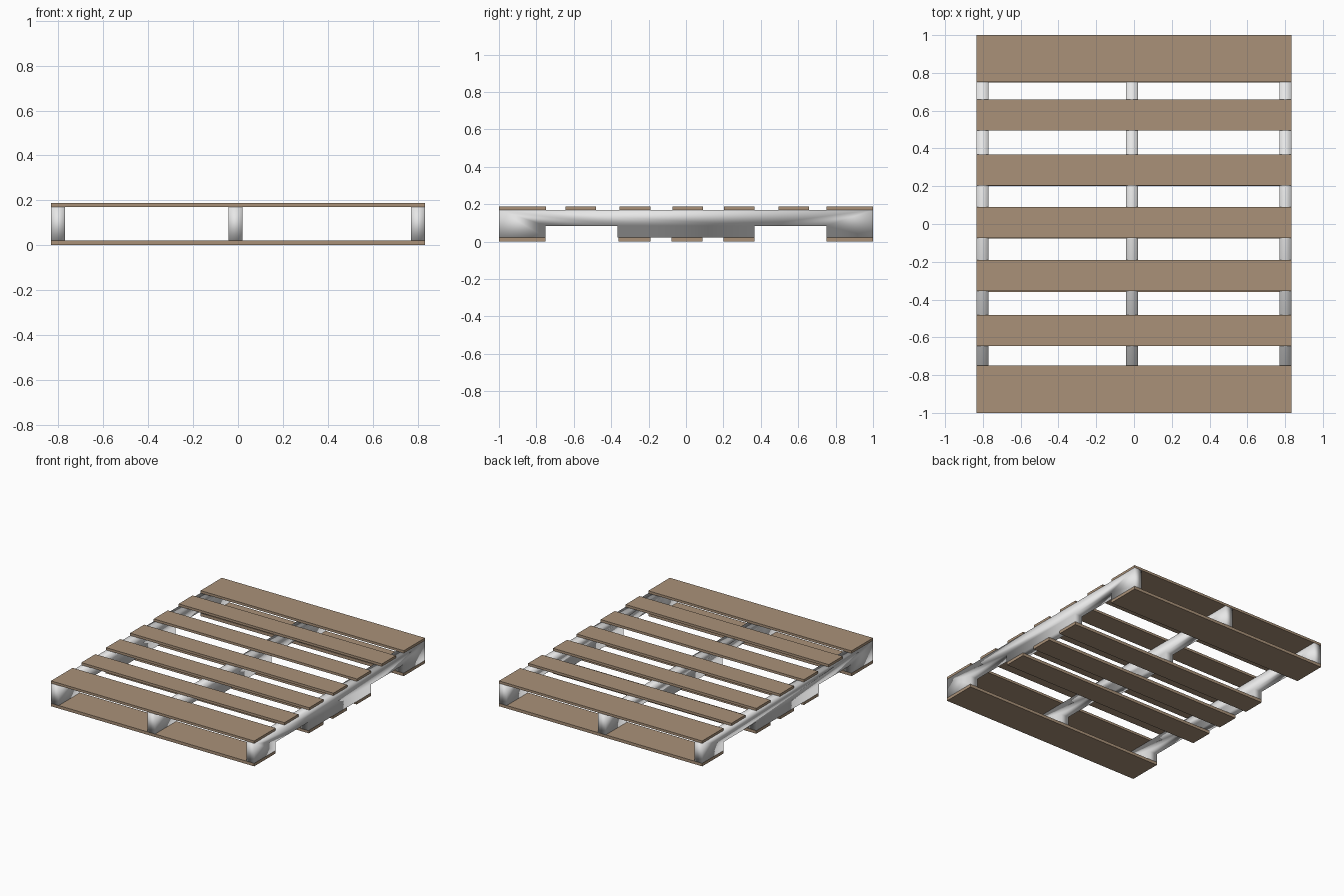
import bpy, bmesh

if "Cube" in bpy.data.objects:
    bpy.data.objects.remove(bpy.data.objects["Cube"])


def material(name, rgb):
    m = bpy.data.materials.new(name)
    m.diffuse_color = (*rgb, 1)
    m.use_nodes = True
    m.node_tree.nodes["Principled BSDF"].inputs["Base Color"].default_value = m.diffuse_color
    return m


wood = material("brown_wood", (0.40, 0.285, 0.19))
pale = material("pale_grey", (0.8, 0.8, 0.8))

HALF_X = 0.833
Z_LOW, Z_NOTCH, Z_HIGH, Z_TOP = 0.022, 0.085, 0.17, 0.188


def finish(name, bm, mat, smooth):
    bmesh.ops.recalc_face_normals(bm, faces=bm.faces)
    for f in bm.faces:
        f.smooth = smooth
    me = bpy.data.meshes.new(name)
    bm.to_mesh(me)
    bm.free()
    me.materials.append(mat)
    bpy.context.collection.objects.link(bpy.data.objects.new(name, me))


def board(name, y0, y1, z0, z1):
    bm = bmesh.new()
    bmesh.ops.create_cube(bm, size=1)
    for v in bm.verts:
        v.co.x *= 2 * HALF_X
        v.co.y = y0 if v.co.y < 0 else y1
        v.co.z = z0 if v.co.z < 0 else z1
    finish(name, bm, wood, False)


def stringer(name, x0, x1):
    # notched side profile (y, z) extruded across x
    half = [(0.365, Z_LOW), (0.365, Z_NOTCH), (0.75, Z_NOTCH),
            (0.75, Z_LOW), (1, Z_LOW), (1, Z_HIGH)]
    profile = half + [(-y, z) for y, z in reversed(half)]
    bm = bmesh.new()
    face = bm.faces.new([bm.verts.new((x0, y, z)) for y, z in profile])
    ext = bmesh.ops.extrude_face_region(bm, geom=[face], use_keep_orig=True)
    for v in ext["geom"]:
        if isinstance(v, bmesh.types.BMVert):
            v.co.x = x1
    finish(name, bm, pale, True)


# top deck boards
top = [(-1, -0.748), (-0.645, -0.482), (-0.355, -0.19), (-0.073, 0.09),
       (0.203, 0.367), (0.495, 0.658), (0.752, 1)]
for i, (a, b) in enumerate(top):
    board(f"top_board_{i + 1}", a, b, Z_HIGH, Z_TOP)

# bottom deck boards
bottom = [(-1, -0.75), (-0.36, -0.19), (-0.078, 0.087), (0.2, 0.367), (0.75, 1)]
for i, (a, b) in enumerate(bottom):
    board(f"bottom_board_{i + 1}", a, b, 0, Z_LOW)

# three notched runners between the decks
for name, x0, x1 in (("left_stringer", -HALF_X, -0.77),
                     ("middle_stringer", -0.043, 0.02),
                     ("right_stringer", 0.77, HALF_X)):
    stringer(name, x0, x1)
